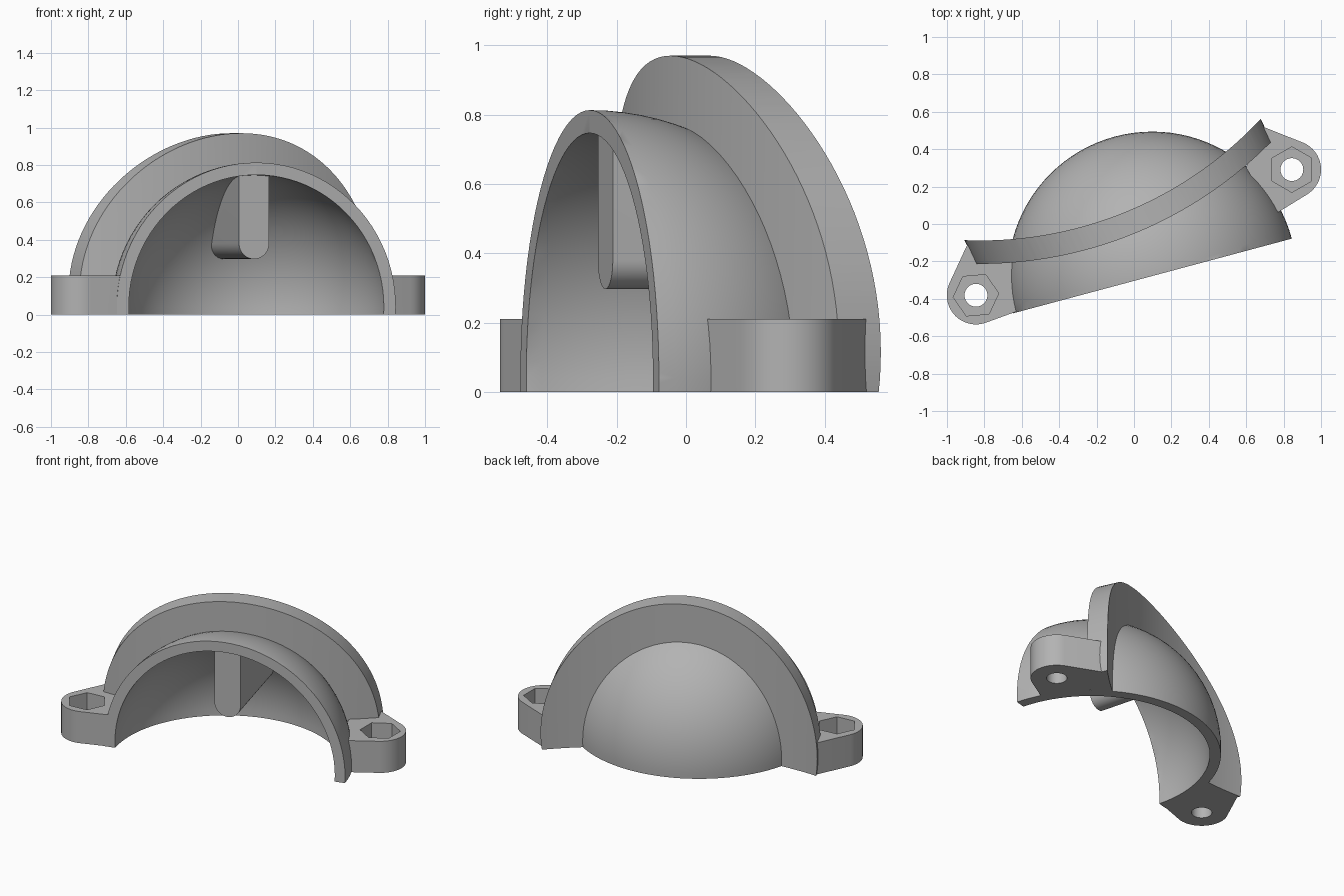
import bpy, bmesh
from math import radians, cos, sin, pi, atan2
from mathutils import Matrix, Vector

if "Cube" in bpy.data.objects:
    bpy.data.objects.remove(bpy.data.objects["Cube"], do_unlink=True)

grey = bpy.data.materials.new("plain_grey")
grey.use_nodes = True
colour = (0.45, 0.45, 0.45, 1)
grey.diffuse_color = colour
grey.node_tree.nodes["Principled BSDF"].inputs["Base Color"].default_value = colour

CENTRE = Vector((0.098, -0.278, 0.041))
DOME = Matrix.Translation(CENTRE) @ Matrix.Rotation(radians(15), 4, "Z")
R_OUT, R_IN, R_MID = 0.772, 0.706, 0.762
LUG_TOP = 0.21


def make(name, bm, matrix=Matrix()):
    bm.transform(matrix)
    bmesh.ops.recalc_face_normals(bm, faces=bm.faces[:])
    mesh = bpy.data.meshes.new(name)
    bm.to_mesh(mesh)
    bm.free()
    ob = bpy.data.objects.new(name, mesh)
    bpy.context.collection.objects.link(ob)
    mesh.materials.append(grey)
    return ob


def ball(name, radius):
    bm = bmesh.new()
    bmesh.ops.create_uvsphere(bm, u_segments=96, v_segments=48, radius=radius)
    return make(name, bm, DOME)


def prism(name, outline, low, high, matrix=Matrix()):
    bm = bmesh.new()
    face = bm.faces.new([bm.verts.new((x, y, low)) for x, y in outline])
    top = bmesh.ops.extrude_face_region(bm, geom=[face])["geom"]
    verts = [v for v in top if isinstance(v, bmesh.types.BMVert)]
    bmesh.ops.translate(bm, verts=verts, vec=(0, 0, high - low))
    return make(name, bm, matrix)


def arc(x, y, r, start, end, n):
    angles = [radians(start + (end - start) * i / n) for i in range(n + 1)]
    return [(x + r * cos(a), y + r * sin(a)) for a in angles]


def circle(x, y, r, n=48, turn=0):
    return arc(x, y, r, turn, turn + 360, n)[:-1]


def combine(ob, operation, cutter):
    mod = ob.modifiers.new(operation, "BOOLEAN")
    mod.operation, mod.object, mod.solver = operation, cutter, "EXACT"
    bpy.context.view_layer.objects.active = ob
    bpy.ops.object.modifier_apply(modifier=mod.name)
    bpy.data.objects.remove(cutter, do_unlink=True)


def finish(ob):
    bpy.ops.object.select_all(action="DESELECT")
    ob.select_set(True)
    bpy.context.view_layer.objects.active = ob
    bpy.ops.object.shade_smooth_by_angle(angle=radians(25))


# Upright profiles are drawn in x/z and pushed back along +y
UPRIGHT = Matrix(((1, 0, 0, 0), (0, 0, 1, 0), (0, 1, 0, 0), (0, 0, 0, 1)))

# Hollow quarter-sphere dome, open at the front and below
dome = ball("dome", R_OUT)
combine(dome, "DIFFERENCE", ball("cutter", R_IN))
keep = prism("cutter", [(-1, 0), (1, 0), (1, 1), (-1, 1)], -CENTRE.z, 1, DOME)
combine(dome, "INTERSECT", keep)
finish(dome)

# Curved arch flange: a bent upright band trimmed to a round top
bend = (-0.823, 1.97)
band = arc(*bend, 2.183, -105, -30, 120) + arc(*bend, 2.058, -30, -105, 120)
flange = prism("arch_flange", band, 0, 1.2)
turn = Matrix.Rotation(radians(25), 4, "Z")
arch = prism("cutter", circle(-0.003, 0.115, 0.855, 128), -1.5, 1.5, turn @ UPRIGHT)
combine(flange, "INTERSECT", arch)
combine(flange, "DIFFERENCE", ball("cutter", R_MID))
finish(flange)


# Bolt lugs with a hexagonal nut pocket and a round through hole
def lug(name, x, y, anchors, hex_turn):
    bm = bmesh.new()
    for px, py in circle(x, y, 0.156) + anchors:
        for z in (0, LUG_TOP):
            bm.verts.new((px, py, z))
    bmesh.ops.convex_hull(bm, input=bm.verts[:])
    bmesh.ops.dissolve_limit(bm, angle_limit=radians(1), verts=bm.verts[:], edges=bm.edges[:])
    ob = make(name, bm)
    combine(ob, "DIFFERENCE", ball("cutter", R_MID))
    combine(ob, "DIFFERENCE", prism("cutter", circle(x, y, 0.061), -0.1, 0.4))
    combine(ob, "DIFFERENCE", prism("cutter", circle(x, y, 0.122, 6, hex_turn), 0.1, 0.4))
    finish(ob)


lug("left_lug", 0.844, 0.291, [(0.652, 0.535), (0.6, 0.3), (0.75, 0.05)], 30)
lug("right_lug", -0.845, -0.381, [(-0.882, -0.09), (-0.65, -0.17), (-0.62, -0.465)], 5)

# Hanging tab inside the dome, with a round lower end and a blind pin hole
low = 0.38 - CENTRE.z
tab_outline = [(0.083, 0.75), (-0.083, 0.75)] + arc(0, low, 0.083, 180, 360, 24)
tab = prism("inner_tab", tab_outline, 0.047, 0.9, DOME @ UPRIGHT)
combine(tab, "INTERSECT", ball("cutter", 0.73))
combine(tab, "DIFFERENCE", prism("cutter", circle(0, low, 0.033, 32), -0.1, 0.3, DOME @ UPRIGHT))
finish(tab)
